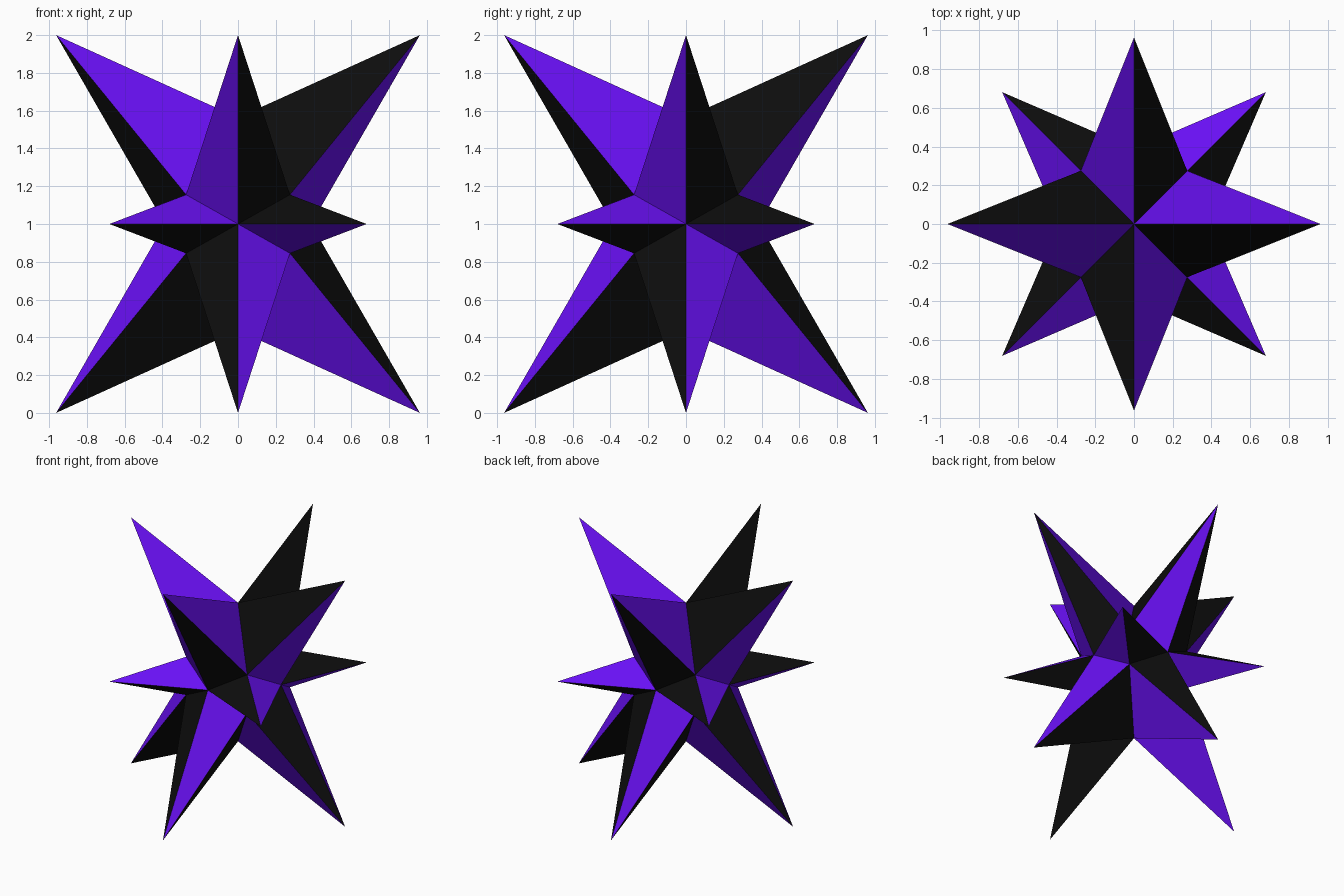
import bpy, bmesh
from math import radians
from mathutils import Matrix, Vector

if "Cube" in bpy.data.objects:
    bpy.data.objects.remove(bpy.data.objects["Cube"])

# Key points of one quarter, relative to the centre at z = 1
R = 0.387          # valley points on the x and y axes
TOP = 0.563        # valley points above and below
C = (0.275, 0.155) # corner points: x/y offset and height
TIP = 0.963        # reach of every spike, seen from the top
DIAG = TIP / 2 ** 0.5


def material(name, color):
    m = bpy.data.materials.new(name)
    m.diffuse_color = color
    m.use_nodes = True
    m.node_tree.nodes["Principled BSDF"].inputs["Base Color"].default_value = m.diffuse_color
    return m


bm = bmesh.new()


def add_spike(tip, ring, first, turn):
    """Four-sided spike over a ring of base points, colours alternating."""
    pts = [bm.verts.new(turn @ Vector(p)) for p in ring]
    for i in range(4):
        apex = bm.verts.new(turn @ Vector(tip))
        face = bm.faces.new((pts[i], pts[(i + 1) % 4], apex))
        face.material_index = (first + i) % 2


for k in range(4):
    turn = Matrix.Translation((0, 0, 1)) @ Matrix.Rotation(radians(90 * k), 4, 'Z')
    front, right = (0, -R, 0), (R, 0, 0)
    c, h = C
    # upper and lower spikes
    for s in (1, -1):
        ring = [front, (s * c, -c, s * h), (0, 0, s * TOP), (-s * c, -c, s * h)]
        add_spike((0, -TIP, s), ring, 0, turn)
    # spike on the waist
    add_spike((DIAG, -DIAG, 0), [front, (c, -c, -h), right, (c, -c, h)], 1, turn)

# Weld the spikes into one closed star
bmesh.ops.remove_doubles(bm, verts=bm.verts, dist=0.001)
bmesh.ops.recalc_face_normals(bm, faces=bm.faces)
mesh = bpy.data.meshes.new("spiked_star")
bm.to_mesh(mesh)
bm.free()
mesh.materials.append(material("black", (0.004, 0.004, 0.004, 1)))
mesh.materials.append(material("purple", (0.14, 0.005, 0.9, 1)))
bpy.context.collection.objects.link(bpy.data.objects.new("spiked_star", mesh))
